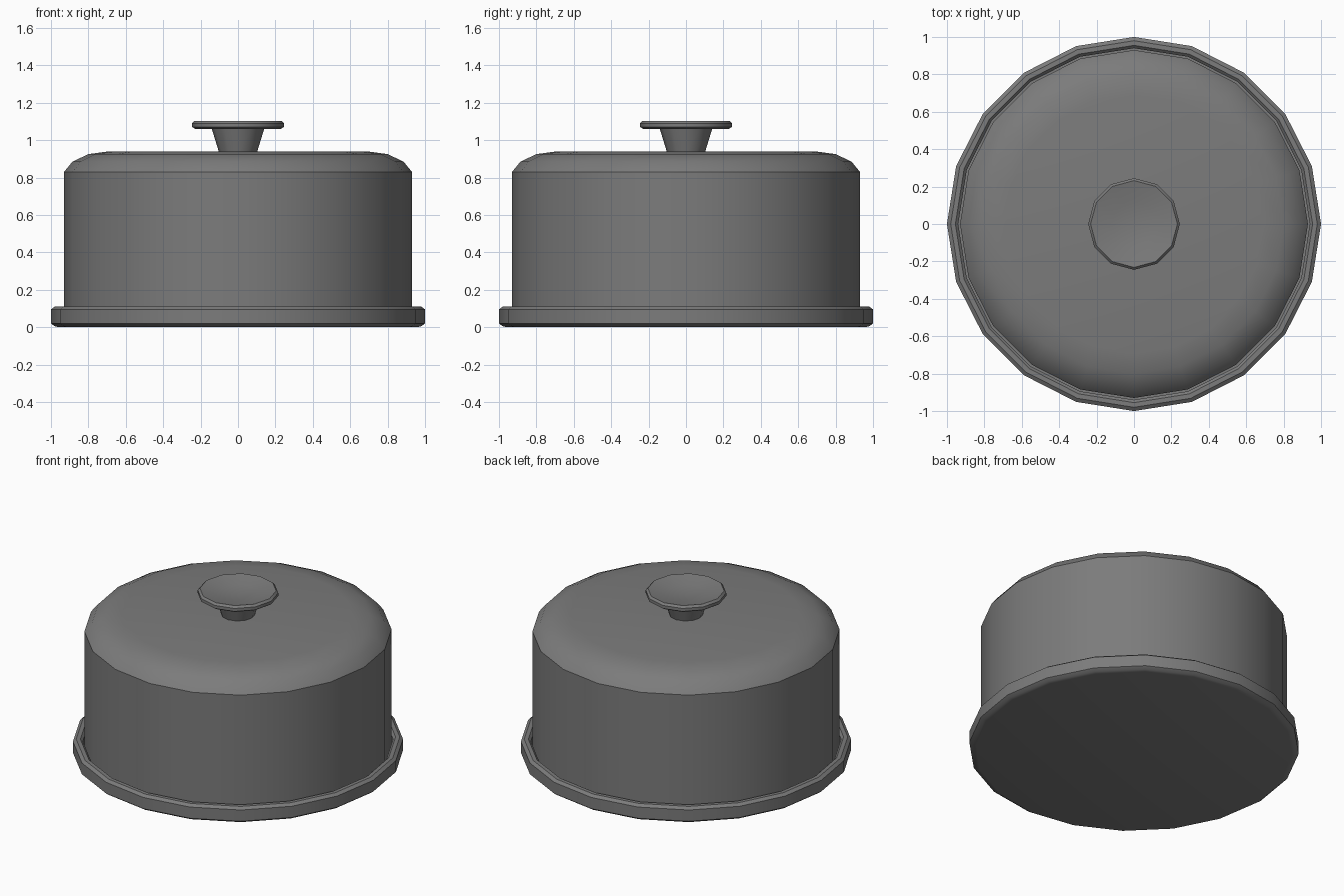
import bpy, bmesh, math

cube = bpy.data.objects.get("Cube")
if cube:
    bpy.data.objects.remove(cube, do_unlink=True)

grey = bpy.data.materials.new("dark grey")
grey.use_nodes = True
colour = (0.2, 0.2, 0.2, 1)
grey.diffuse_color = colour
grey.node_tree.nodes["Principled BSDF"].inputs["Base Color"].default_value = colour


def lathe(name, profile, sides):
    """Turn a (radius, height) profile around z; radius 0 makes a pole."""
    bm = bmesh.new()
    rings = []
    for r, z in profile:
        if r == 0:
            rings.append([bm.verts.new((0, 0, z))] * sides)
        else:
            rings.append([bm.verts.new((r * math.cos(math.tau * i / sides),
                                        r * math.sin(math.tau * i / sides), z))
                          for i in range(sides)])
    for low, high in zip(rings, rings[1:]):
        for i in range(sides):
            j = (i + 1) % sides
            corners = list(dict.fromkeys((low[i], low[j], high[j], high[i])))
            bm.faces.new(corners)
    bmesh.ops.recalc_face_normals(bm, faces=bm.faces[:])
    mesh = bpy.data.meshes.new(name)
    bm.to_mesh(mesh)
    bm.free()
    mesh.materials.append(grey)
    obj = bpy.data.objects.new(name, mesh)
    bpy.context.collection.objects.link(obj)
    bpy.ops.object.select_all(action='DESELECT')
    obj.select_set(True)
    bpy.context.view_layer.objects.active = obj
    bpy.ops.object.shade_smooth_by_angle(angle=math.radians(35))
    return obj


# Tray with a bevelled rim and a recessed floor
lathe("base_tray", [(0, 0), (0.96, 0), (0.98, 0.005), (1, 0.02), (1, 0.095),
                    (0.98, 0.11), (0.955, 0.11), (0.94, 0.095),
                    (0.94, 0.04), (0, 0.04)], 20)

# Domed cover standing in the tray
lathe("cover", [(0, 0.041), (0.93, 0.041), (0.93, 0.83), (0.885, 0.885),
                (0.80, 0.925), (0.69, 0.94), (0, 0.94)], 20)

# Flared stem and dished disc of the handle
lathe("knob", [(0, 0.93), (0.10, 0.93), (0.14, 1.06), (0.23, 1.06),
               (0.245, 1.07), (0.245, 1.09), (0.232, 1.103),
               (0.12, 1.08), (0, 1.072)], 12)
